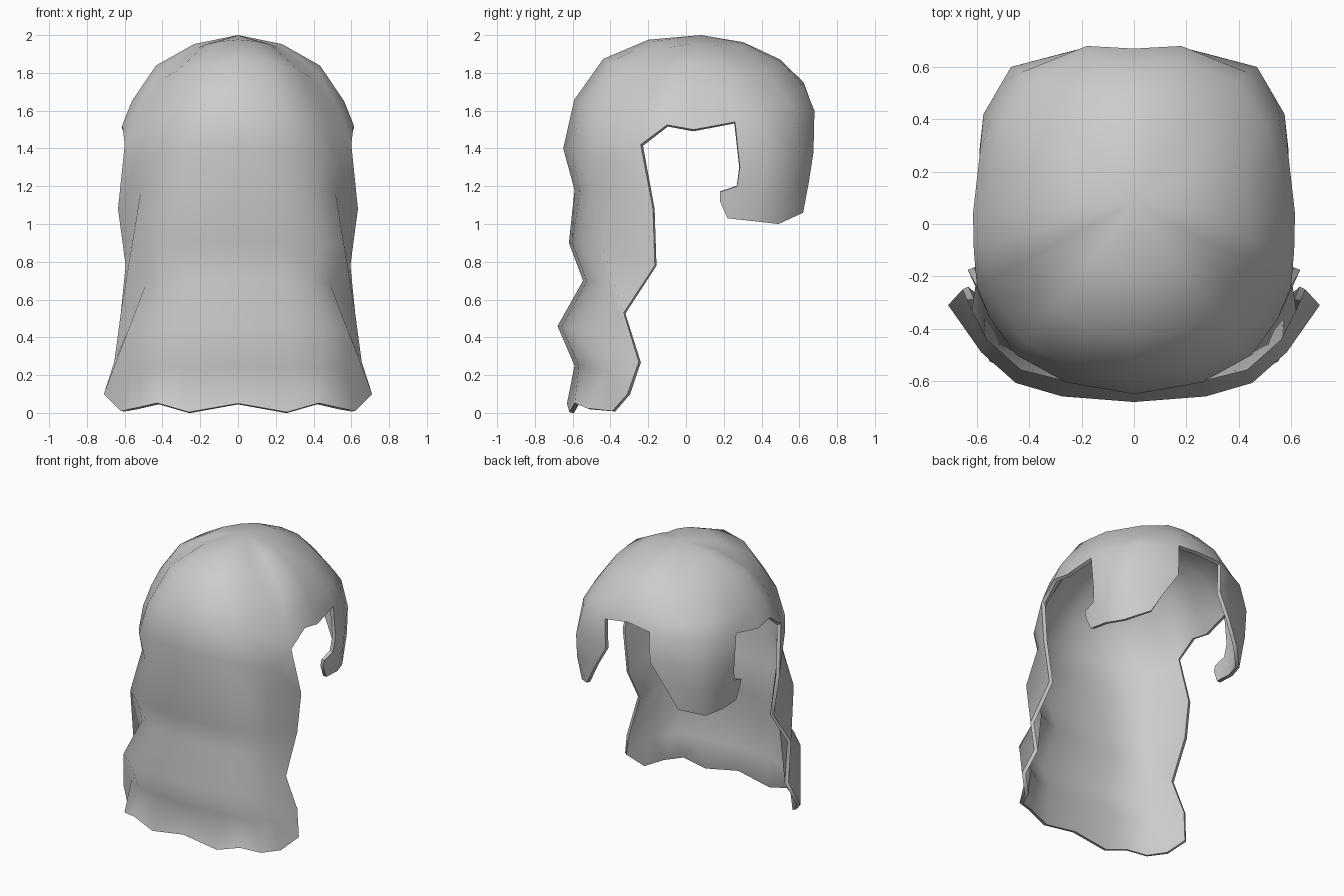
import bpy
import bmesh
import math
from mathutils import Vector

cube = bpy.data.objects.get("Cube")
if cube:
    bpy.data.objects.remove(cube, do_unlink=True)


def make_material(name, color):
    mat = bpy.data.materials.new(name)
    mat.use_nodes = True
    mat.diffuse_color = color
    mat.node_tree.nodes["Principled BSDF"].inputs["Base Color"].default_value = color
    return mat


bm = bmesh.new()


def add_row(points):
    return [bm.verts.new(p) for p in points]


def bridge(upper, lower):
    """Fill quads between two rows of vertices, facing outward."""
    for i in range(len(upper) - 1):
        bm.faces.new((upper[i], lower[i], lower[i + 1], upper[i + 1]))


def mix(a, b, share):
    return [p + (q - p) * share for p, q in zip(a, b)]


# Lower rim of the cap, left half: from the long hair round to the forehead
rim = [
    (0, -.65, 1.4), (.26, -.605, 1.39), (.45, -.5, 1.35), (.55, -.36, 1.31),
    (.6, -.24, 1.42), (.612, -.1, 1.525), (.615, .04, 1.5), (.59, .26, 1.54),
    (.55, .4, 1.55), (.43, .58, 1.57), (.18, .68, 1.6), (0, .67, 1.62),
]
BACK_EDGE = 4            # last rim column of the long hair
LOCK_START, LOCK_END = 7, 10   # rim columns of the cheek lock

# Rounded cap: rings swept from the crown, blending from a flatter back
# through the sides to the sloping front corners and the forehead
crown = Vector((0, .08, 2))
crown_vert = bm.verts.new(crown)
ring_reach = [.38, .71, .92, 1]
back_drop = [.04, .21, .57, 1]
side_drop = [.1, .34, .74, 1]
corner_drop = [.14, .43, .82, 1]
front_drop = [.1, .34, .66, 1]
column_drops = (
    [mix(back_drop, side_drop, share) for share in (0, .25, .6, .9, 1, 1, 1)]
    + [mix(side_drop, corner_drop, share) for share in (.4, .9, 1)]
    + [mix(corner_drop, front_drop, share) for share in (.7, 1)])
previous = None
for step, out in enumerate(ring_reach):
    ring = add_row([
        (p[0] * out, crown.y + (p[1] - crown.y) * out,
         crown.z + (p[2] - crown.z) * drops[step])
        for p, drops in zip(rim, column_drops)])
    if previous:
        bridge(previous, ring)
    else:
        for a, b in zip(ring, ring[1:]):
            bm.faces.new((crown_vert, a, b))
    previous = ring
rim_verts = previous

# Long wavy hair: each row blends a middle point (y, z) to an edge point,
# and its corner is puffed out or pinched in
waves = [
    ((-.59, 1.18), (.635, -.175, 1.08), -.06),
    ((-.62, .9), (.595, -.165, .78), .04),
    ((-.545, .7), (.62, -.33, .53), -.075),
    ((-.68, .46), (.655, -.25, .27), 0),
    ((-.59, .25), (.71, -.31, .1), -.08),
    ((-.63, .05), (.62, -.39, .01), 0),
]
spread = [0, .42, .69, .89, 1]       # sideways share of each column
wrap = [0, .05, .17, .44, 1]         # share of the turn toward the edge
sink = [0, .02, .06, .14, 1]         # share of the drop toward the edge
corner = [0, .2, .65, 1, 0]          # share of the corner puff
scallop = [0, -.045, .005, -.02, 0]  # wavy hem
puff_dir = Vector((.82, -.57))
upper = rim_verts[:BACK_EDGE + 1]
for (mid_y, mid_z), (edge_x, edge_y, edge_z), puff in waves:
    hem = mid_z < .1
    lower = add_row([
        (edge_x * s + puff_dir.x * puff * c,
         mid_y + (edge_y - mid_y) * w + puff_dir.y * puff * c,
         mid_z + (edge_z - mid_z) * d + (dip if hem else 0))
        for s, w, d, c, dip in zip(spread, wrap, sink, corner, scallop)])
    bridge(upper, lower)
    upper = lower

# Cheek lock hanging beside the face
lock_rows = [
    [(.59, .285, 1.3), (.575, .42, 1.35), (.47, .6, 1.38), (.18, .675, 1.38)],
    [(.58, .27, 1.2), (.57, .4, 1.18), (.49, .56, 1.2), (.28, .65, 1.22)],
    [(.56, .22, 1.03), (.55, .36, 1.015), (.5, .49, 1), (.37, .62, 1.06)],
]
upper = rim_verts[LOCK_START:LOCK_END + 1]
for points in lock_rows:
    lower = add_row(points)
    bridge(upper, lower)
    last_pair = (upper[0], lower[0])
    upper = lower

# Small curl at the tip of the lock
curl = add_row([(.575, .18, 1.17), (.565, .18, 1.12)])
bm.faces.new((curl[0], curl[1], last_pair[1], last_pair[0]))

mesh = bpy.data.meshes.new("hair_shell")
bm.to_mesh(mesh)
bm.free()
hair = bpy.data.objects.new("hair_shell", mesh)
bpy.context.collection.objects.link(hair)
mesh.materials.append(make_material("light_grey", (.6, .6, .6, 1)))

# Mirror the half, give it thickness, and smooth it
mirror = hair.modifiers.new("mirror", "MIRROR")
mirror.use_clip = True
shell = hair.modifiers.new("thickness", "SOLIDIFY")
shell.thickness = .025
shell.offset = -1
bpy.context.view_layer.objects.active = hair
hair.select_set(True)
for modifier in ("mirror", "thickness"):
    bpy.ops.object.modifier_apply(modifier=modifier)
bpy.ops.object.shade_smooth_by_angle(angle=math.radians(60))
